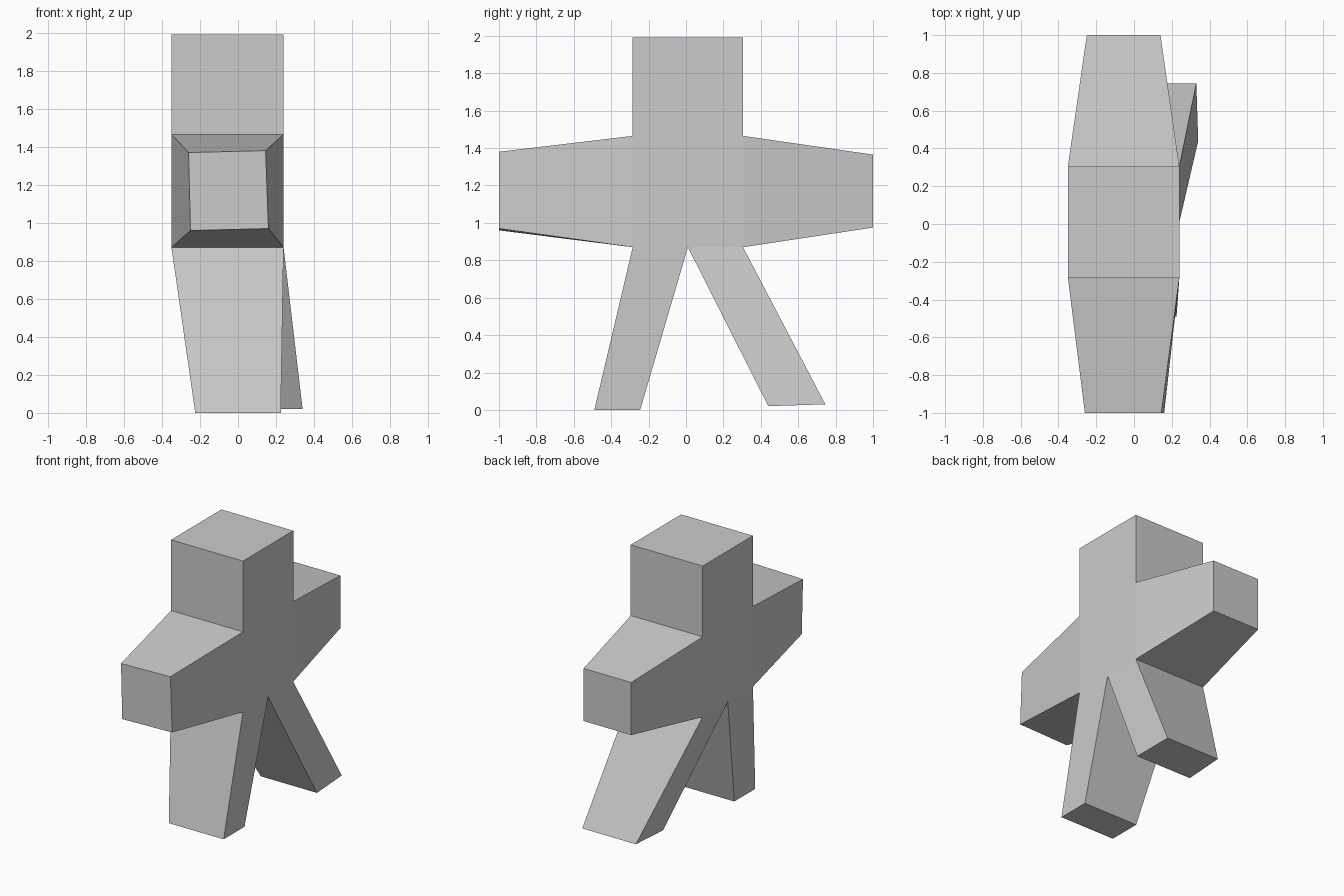
import bpy
import bmesh
from mathutils import Vector

default_cube = bpy.data.objects.get("Cube")
if default_cube:
    bpy.data.objects.remove(default_cube, do_unlink=True)

# Plain grey clay
grey = bpy.data.materials.new("plain_grey")
grey.use_nodes = True
colour = (0.6, 0.6, 0.6, 1)
grey.diffuse_color = colour
grey.node_tree.nodes["Principled BSDF"].inputs["Base Color"].default_value = colour

# Torso block
X0, X1, Y0, Y1, Z0, Z1 = -0.35, 0.24, -0.285, 0.305, 0.87, 1.465
CROTCH = 0.01
bm = bmesh.new()
bmesh.ops.create_cube(bm, size=1)
bmesh.ops.scale(bm, vec=(X1 - X0, Y1 - Y0, Z1 - Z0), verts=bm.verts)
bmesh.ops.translate(bm, vec=((X0 + X1) / 2, (Y0 + Y1) / 2, (Z0 + Z1) / 2), verts=bm.verts)
bm.normal_update()


def face_at(direction, y=0.0):
    """The torso face pointing in a direction, nearest to a given y."""
    bm.normal_update()
    found = [f for f in bm.faces if f.normal.dot(Vector(direction)) > 0.999]
    return min(found, key=lambda f: abs(f.calc_center_median().y - y))


def grow(face, corners, axis):
    """Extrude a face; corners are (low x, low), (high x, low), (low x, high), (high x, high)."""
    new = bmesh.ops.extrude_discrete_faces(bm, faces=[face])["faces"][0]
    mid = new.calc_center_median()
    for v in new.verts:
        v.co = corners[int(v.co.x > mid.x) + 2 * int(v.co[axis] > mid[axis])]


# Split the underside so each leg has its own root
bottom = face_at((0, 0, -1))
bmesh.ops.bisect_plane(bm, geom=list(bottom.verts) + list(bottom.edges) + [bottom],
                       plane_co=(0, CROTCH, 0), plane_no=(0, 1, 0))
roots = [face_at((0, 0, -1), Y0), face_at((0, 0, -1), Y1)]
head_root, front_root, back_root = face_at((0, 0, 1)), face_at((0, -1, 0)), face_at((0, 1, 0))

# Head
grow(head_root, [(X0, Y0, 1.99), (X1, Y0, 1.99), (X0, Y1, 1.99), (X1, Y1, 1.99)], 1)
# Front and back arms
grow(front_root, [(-0.25, -1, 0.96), (0.16, -1, 0.97), (-0.26, -1, 1.37), (0.145, -1, 1.38)], 2)
grow(back_root, [(-0.25, 1, 0.975), (0.14, 1, 0.975), (-0.25, 1, 1.365), (0.14, 1, 1.365)], 2)
# Front and back legs
grow(roots[0], [(-0.225, -0.49, 0), (0.225, -0.49, 0), (-0.225, -0.245, 0), (0.225, -0.245, 0)], 1)
grow(roots[1], [(-0.12, 0.44, 0.02), (0.34, 0.44, 0.02), (-0.11, 0.745, 0.03), (0.33, 0.745, 0.03)], 1)

bmesh.ops.recalc_face_normals(bm, faces=bm.faces)
mesh = bpy.data.meshes.new("blocky_figure")
bm.to_mesh(mesh)
bm.free()
mesh.materials.append(grey)
bpy.context.collection.objects.link(bpy.data.objects.new("blocky_figure", mesh))
